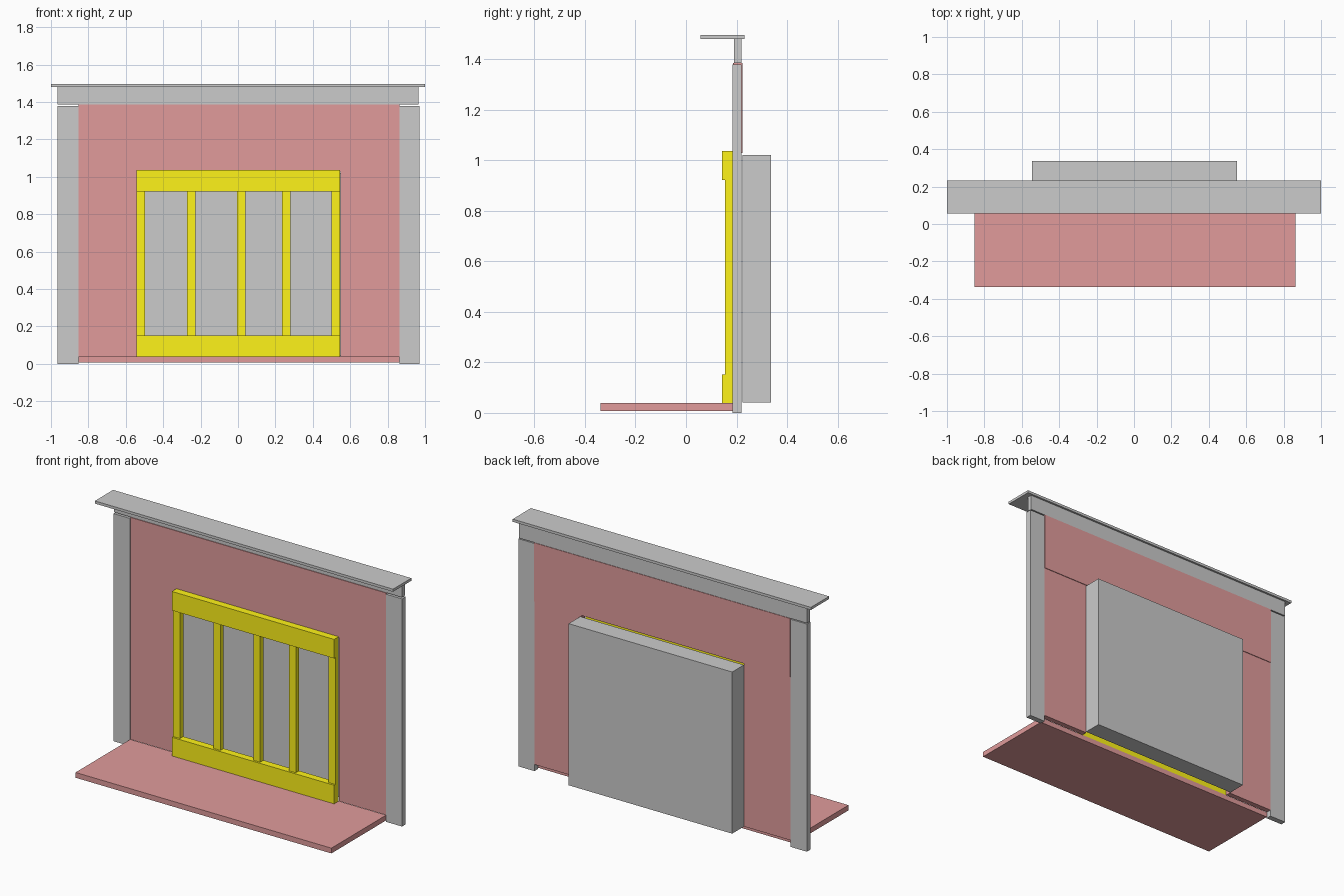
import bpy
import bmesh

if "Cube" in bpy.data.objects:
    bpy.data.objects.remove(bpy.data.objects["Cube"])


def material(name, rgb):
    m = bpy.data.materials.new(name)
    m.diffuse_color = (*rgb, 1.0)
    m.use_nodes = True
    m.node_tree.nodes["Principled BSDF"].inputs["Base Color"].default_value = m.diffuse_color
    return m


RED = material("hearth_red", (0.75, 0.33, 0.33))
YELLOW = material("brass_yellow", (1.0, 0.9, 0.01))
DARK = material("firebox_grey", (0.58, 0.58, 0.57))


def box(name, x, y, z, mat=None):
    """Box spanning the given (min, max) ranges."""
    bm = bmesh.new()
    bmesh.ops.create_cube(bm, size=1.0)
    for v in bm.verts:
        v.co = [r[0] if c < 0 else r[1] for r, c in zip((x, y, z), v.co)]
    mesh = bpy.data.meshes.new(name)
    bm.to_mesh(mesh)
    bm.free()
    obj = bpy.data.objects.new(name, mesh)
    bpy.context.collection.objects.link(obj)
    if mat:
        mesh.materials.append(mat)
    return obj


L, R = -0.853, 0.863        # inner edges of the legs
OL, OR = -0.543, 0.547      # fire opening

# Mantel shelf, header board and legs
box("mantel_shelf", (-1.0, 1.0), (0.057, 0.232), (1.48, 1.496))
box("header", (-0.964, 0.966), (0.191, 0.22), (1.386, 1.48))
box("left_leg", (-0.964, L), (0.185, 0.219), (0.0, 1.38))
box("right_leg", (R, 0.971), (0.185, 0.219), (0.0, 1.38))

# Red surround panels around the fire opening
box("surround_top", (L, R), (0.187, 0.223), (1.03, 1.386), RED)
box("surround_left", (L, OL), (0.187, 0.219), (0.04, 1.03), RED)
box("surround_right", (OR, R), (0.187, 0.219), (0.04, 1.03), RED)

# Hearth slab
box("hearth", (L, R), (-0.338, 0.186), (0.008, 0.04), RED)

# Firebox behind the opening
box("firebox", (-0.545, 0.552), (0.224, 0.336), (0.042, 1.022), DARK)

# Door frame: rails and upright bars
box("frame_bottom_rail", (-0.543, 0.545), (0.142, 0.186), (0.04, 0.153), YELLOW)
box("frame_top_rail", (-0.543, 0.545), (0.142, 0.186), (0.922, 1.037), YELLOW)
for i, x in enumerate((-0.543, -0.272, -0.005, 0.234, 0.499)):
    box(f"frame_bar_{i + 1}", (x, x + 0.046), (0.154, 0.186), (0.153, 0.922), YELLOW)
